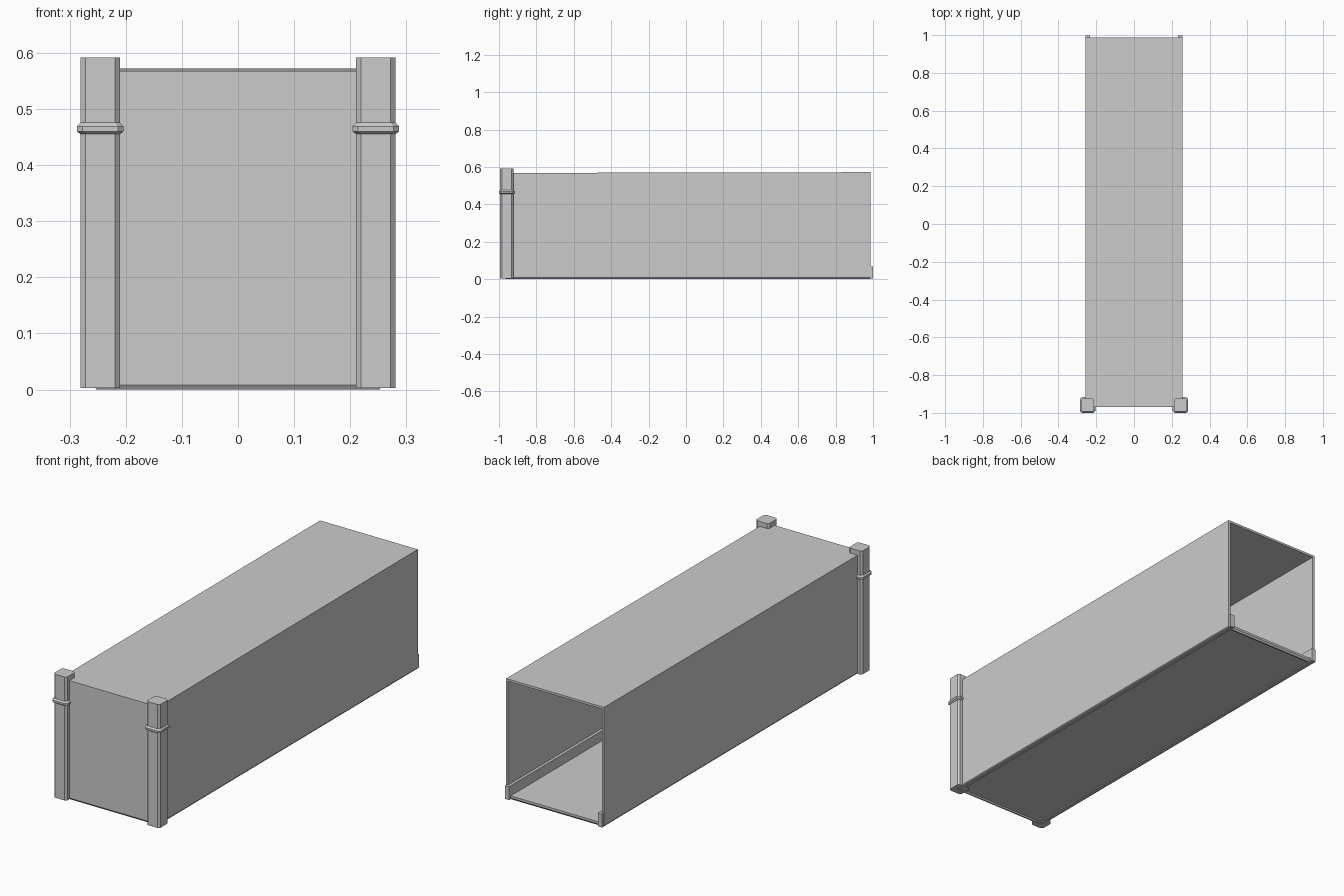
import bpy, bmesh

if "Cube" in bpy.data.objects:
    bpy.data.objects.remove(bpy.data.objects["Cube"])


def finish(name, bm, mirrored=False):
    bmesh.ops.recalc_face_normals(bm, faces=bm.faces)
    mesh = bpy.data.meshes.new(name)
    bm.to_mesh(mesh)
    bm.free()
    ob = bpy.data.objects.new(name, mesh)
    bpy.context.collection.objects.link(ob)
    if mirrored:
        ob.modifiers.new("mirror", 'MIRROR')  # across x = 0
    return ob


def box(bm, x0, x1, y0, y1, z0, z1):
    verts = bmesh.ops.create_cube(bm, size=1)['verts']
    for v in verts:
        v.co = ((x0, x1)[v.co.x > 0], (y0, y1)[v.co.y > 0], (z0, z1)[v.co.z > 0])
    return verts


def octagon_loft(name, cx, cy, levels):
    """Stack of chamfered squares; levels are (half width, chamfer, z)."""
    bm = bmesh.new()
    rings = []
    for h, c, z in levels:
        i = h - c
        pts = [(h, -i), (h, i), (i, h), (-i, h), (-h, i), (-h, -i), (-i, -h), (i, -h)]
        rings.append([bm.verts.new((cx + x, cy + y, z)) for x, y in pts])
    for a, b in zip(rings, rings[1:]):
        for k in range(8):
            n = (k + 1) % 8
            bm.faces.new((a[k], a[n], b[n], b[k]))
    bm.faces.new(rings[0][::-1])
    bm.faces.new(rings[-1])
    return finish(name, bm, True)


def facing(bm, axis, sign):
    """Outermost face that looks along the given axis."""
    bm.normal_update()
    faces = [f for f in bm.faces if f.normal[axis] * sign > 0.9]
    return max(faces, key=lambda f: f.calc_center_median()[axis] * sign)


# Hollow box, open at the back, with a slightly sloping lid
bm = bmesh.new()
for v in box(bm, -0.258, 0.258, -0.97, 0.987, 0.008, 0.572):
    if v.co.z > 0.5 and v.co.y < 0:
        v.co.z = 0.568
back = facing(bm, 1, 1)
bmesh.ops.inset_region(bm, faces=[back], thickness=0.015)
cavity = bmesh.ops.extrude_discrete_faces(bm, faces=[back])['faces'][0]
bmesh.ops.translate(bm, verts=cavity.verts[:], vec=(0, -1.942, 0))

# Chamfered foot rim and recessed underside
bottom = facing(bm, 2, -1)
bmesh.ops.inset_region(bm, faces=[bottom], thickness=0.008, depth=0.008)
bm.normal_update()
bmesh.ops.inset_region(bm, faces=[bottom], thickness=0.010)
under = bmesh.ops.extrude_discrete_faces(bm, faces=[bottom])['faces'][0]
bmesh.ops.translate(bm, verts=under.verts[:], vec=(0, 0, 0.008))
finish("box_body", bm)

# Low rails along the inner walls, poking out at the back
bm = bmesh.new()
box(bm, 0.234, 0.256, -0.96, 0.999, 0.003, 0.067)
finish("inner_rail", bm, True)

# Front corner posts with a raised band
PX, PY = 0.2455, -0.9585
octagon_loft("front_post", PX, PY, [(0.035, 0.009, 0.003), (0.035, 0.009, 0.592)])
octagon_loft("post_band", PX, PY, [
    (0.035, 0.009, 0.455), (0.0415, 0.010, 0.460),
    (0.0415, 0.010, 0.469), (0.035, 0.009, 0.476)])
